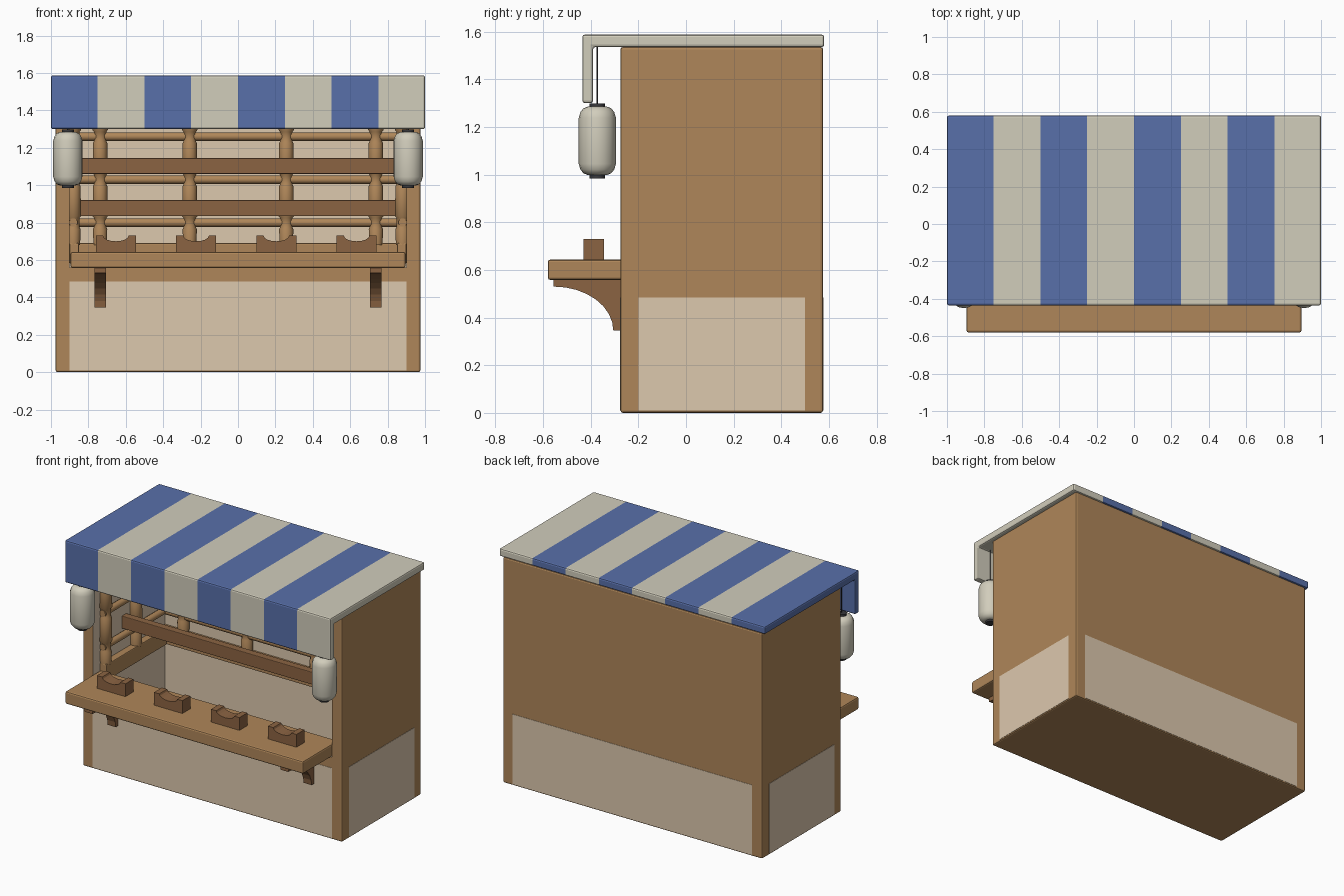
import bpy, bmesh, math
from mathutils import Matrix, Vector

if "Cube" in bpy.data.objects:
    bpy.data.objects.remove(bpy.data.objects["Cube"])


def material(name, rgb):
    m = bpy.data.materials.new(name)
    m.diffuse_color = (*rgb, 1)
    m.use_nodes = True
    m.node_tree.nodes["Principled BSDF"].inputs["Base Color"].default_value = m.diffuse_color
    return m


WOOD = material("wood", (0.43, 0.24, 0.10))
DARK = material("dark_wood", (0.26, 0.127, 0.055))
BEIGE = material("beige_panel", (0.72, 0.58, 0.42))
BLUE = material("blue_cloth", (0.098, 0.16, 0.40))
CREAM = material("cream_cloth", (0.64, 0.61, 0.50))
BLACK = material("black_metal", (0.04, 0.04, 0.045))


def finish(name, bm, mats, bevel=0, smooth=False):
    bmesh.ops.recalc_face_normals(bm, faces=bm.faces)
    me = bpy.data.meshes.new(name)
    bm.to_mesh(me)
    bm.free()
    ob = bpy.data.objects.new(name, me)
    bpy.context.collection.objects.link(ob)
    for m in mats:
        me.materials.append(m)
    if smooth:
        bpy.context.view_layer.objects.active = ob
        bpy.ops.object.select_all(action='DESELECT')
        ob.select_set(True)
        bpy.ops.object.shade_smooth_by_angle(angle=math.radians(40))
    if bevel:
        b = ob.modifiers.new("bevel", 'BEVEL')
        b.width, b.segments, b.limit_method = bevel, 2, 'ANGLE'
    return ob


def box(name, lo, hi, mat, bevel=0):
    lo, hi = Vector(lo), Vector(hi)
    bm = bmesh.new()
    bmesh.ops.create_cube(bm, size=1, matrix=Matrix.Translation((lo + hi) / 2)
                          @ Matrix.Diagonal((*(hi - lo), 1)))
    return finish(name, bm, [mat], bevel)


def prism(name, pts, axis, lo, hi, mat, bevel=0):
    """Extrude a profile: (y,z) points along x, or (x,z) points along y."""
    bm = bmesh.new()
    place = (lambda a, b: (lo, a, b)) if axis == 'x' else (lambda a, b: (a, lo, b))
    f = bm.faces.new([bm.verts.new(place(a, b)) for a, b in pts])
    ext = bmesh.ops.extrude_face_region(bm, geom=[f])
    d = (hi - lo, 0, 0) if axis == 'x' else (0, hi - lo, 0)
    bmesh.ops.translate(bm, vec=d, verts=[v for v in ext['geom'] if isinstance(v, bmesh.types.BMVert)])
    return finish(name, bm, [mat], bevel)


def lathe(name, profile, loc, mat, segs=16, rot=None):
    """Capped turned shape from (radius, height) points."""
    bm = bmesh.new()
    rings = [[bm.verts.new((r * math.cos(2 * math.pi * i / segs), r * math.sin(2 * math.pi * i / segs), z))
              for i in range(segs)] for r, z in profile]
    for a, b in zip(rings, rings[1:]):
        for i in range(segs):
            j = (i + 1) % segs
            bm.faces.new((a[i], a[j], b[j], b[i]))
    bm.faces.new(rings[0])
    bm.faces.new(rings[-1])
    bmesh.ops.transform(bm, matrix=Matrix.Translation(loc) @ (rot or Matrix()), verts=bm.verts)
    return finish(name, bm, [mat], smooth=True)


# Hollow body: bevelled box minus the room and the serving opening
body = box("booth_body", (-0.975, -0.275, 0), (0.975, 0.575, 1.535), WOOD, 0.01)
room = prism("room_cutter", [(-0.4, 0.56), (-0.2, 0.56), (-0.2, 0.075), (0.5, 0.075), (0.5, 1.46), (-0.4, 1.46)],
             'x', -0.9, 0.9, BEIGE)
room.hide_render = True
body.data.materials.append(BEIGE)
cut = body.modifiers.new("room", 'BOOLEAN')
cut.object, cut.operation, cut.solver, cut.material_mode = room, 'DIFFERENCE', 'EXACT', 'TRANSFER'
bpy.context.view_layer.update()
hollow = bpy.data.meshes.new_from_object(body.evaluated_get(bpy.context.evaluated_depsgraph_get()))
body.modifiers.clear()
body.data = hollow
bpy.data.objects.remove(room)

# Pale lower panels on all four sides
T = 0.002
box("front_panel", (-0.9, -0.275 - T, 0.01), (0.9, -0.27, 0.485), BEIGE)
box("back_panel", (-0.9, 0.57, 0.01), (0.9, 0.575 + T, 0.485), BEIGE)
for s, side in ((-1, "left"), (1, "right")):
    x0, x1 = sorted((s * 0.97, s * (0.975 + T)))
    box(side + "_panel", (x0, -0.2, 0.01), (x1, 0.5, 0.485), BEIGE)

# Striped awning with front valance
bm = bmesh.new()
L = [(-0.435, 1.30), (-0.39, 1.30), (-0.39, 1.535), (0.58, 1.535), (0.58, 1.587), (-0.435, 1.587)]
rings = [[bm.verts.new((-1 + 0.25 * i, y, z)) for y, z in L] for i in range(9)]
for i in range(8):
    for k in range(6):
        n = (k + 1) % 6
        f = bm.faces.new((rings[i][k], rings[i][n], rings[i + 1][n], rings[i + 1][k]))
        f.material_index = i % 2
bm.faces.new(rings[0]).material_index = 0
bm.faces.new(rings[8]).material_index = 1
finish("awning", bm, [BLUE, CREAM], 0.01)

# Counter and its curved brackets
box("counter", (-0.895, -0.58, 0.558), (0.895, -0.2, 0.643), WOOD, 0.01)
curve = [(-0.555 + 0.25 * math.sin(t * math.pi / 16), 0.345 + 0.185 * math.cos(t * math.pi / 16)) for t in range(9)]
for x, side in ((-0.737, "left"), (0.737, "right")):
    prism(side + "_bracket", curve + [(-0.27, 0.345), (-0.27, 0.56), (-0.555, 0.56)], 'x', x - 0.03, x + 0.03, DARK)

# Notched stands on the counter
for i in range(4):
    cx = -0.653 + 0.429 * i
    dip = [(cx + 0.068 * math.cos(math.pi * t / 8), 0.73 - 0.03 * math.sin(math.pi * t / 8)) for t in range(9)]
    prism(f"stand_{i + 1}", [(cx - 0.107, 0.643), (cx + 0.107, 0.643), (cx + 0.107, 0.73)] + dip
          + [(cx - 0.107, 0.73)], 'y', -0.43, -0.345, DARK)

# Ledges around the inside walls
box("back_ledge", (-0.9, 0.45, 0.58), (0.9, 0.5, 0.69), WOOD, 0.006)
for s, side in ((-1, "left"), (1, "right")):
    x0, x1 = sorted((s * 0.85, s * 0.9))
    box(side + "_ledge", (x0, -0.2, 0.58), (x1, 0.45, 0.69), WOOD, 0.006)

# Jointed upright poles standing on the ledges
upright = [(0.036, 0.68)]
for z in (0.80, 1.03, 1.26):
    upright += [(0.038, z - 0.035), (0.033, z - 0.025), (0.033, z + 0.025), (0.041, z + 0.035)]
upright.append((0.036, 1.46))
spots = [(x, 0.465) for x in (-0.737, -0.258, 0.258, 0.737)]
spots += [(s * 0.88, y) for s in (-1, 1) for y in (-0.165, 0.16)]
for i, (x, y) in enumerate(spots):
    lathe(f"upright_pole_{i + 1}", upright, (x, y, 0), WOOD, 12)

# Horizontal poles along back and side walls
for z in (0.80, 1.03, 1.26):
    lathe("back_rail", [(0.023, -0.9), (0.023, 0.9)], (0, 0.465, z), WOOD, 10, Matrix.Rotation(math.pi / 2, 4, 'Y'))
    for s in (-1, 1):
        lathe("side_rail", [(0.023, -0.5), (0.023, 0.2)], (s * 0.88, 0, z), WOOD, 10,
              Matrix.Rotation(math.pi / 2, 4, 'X'))

# Dark hanging planks across the room
for z in (0.835, 1.06):
    box("plank", (-0.9, 0.035, z), (0.9, 0.085, z + 0.085), DARK, 0.004)

# Lanterns hung from the awning
paper = [(0.04, 0.998), (0.058, 1.005), (0.071, 1.021), (0.078, 1.045),
         (0.078, 1.238), (0.071, 1.262), (0.058, 1.278), (0.04, 1.285)]
for s, side in ((-1, "left"), (1, "right")):
    at = (s * 0.91, -0.372, 0)
    lathe(side + "_lantern", paper, at, CREAM)
    lathe(side + "_lantern_top_cap", [(0.032, 1.28), (0.032, 1.298)], at, BLACK)
    lathe(side + "_lantern_base_cap", [(0.032, 0.984), (0.032, 1.0)], at, BLACK)
    lathe(side + "_lantern_cord", [(0.003, 1.295), (0.003, 1.54)], at, BLACK, 6)
